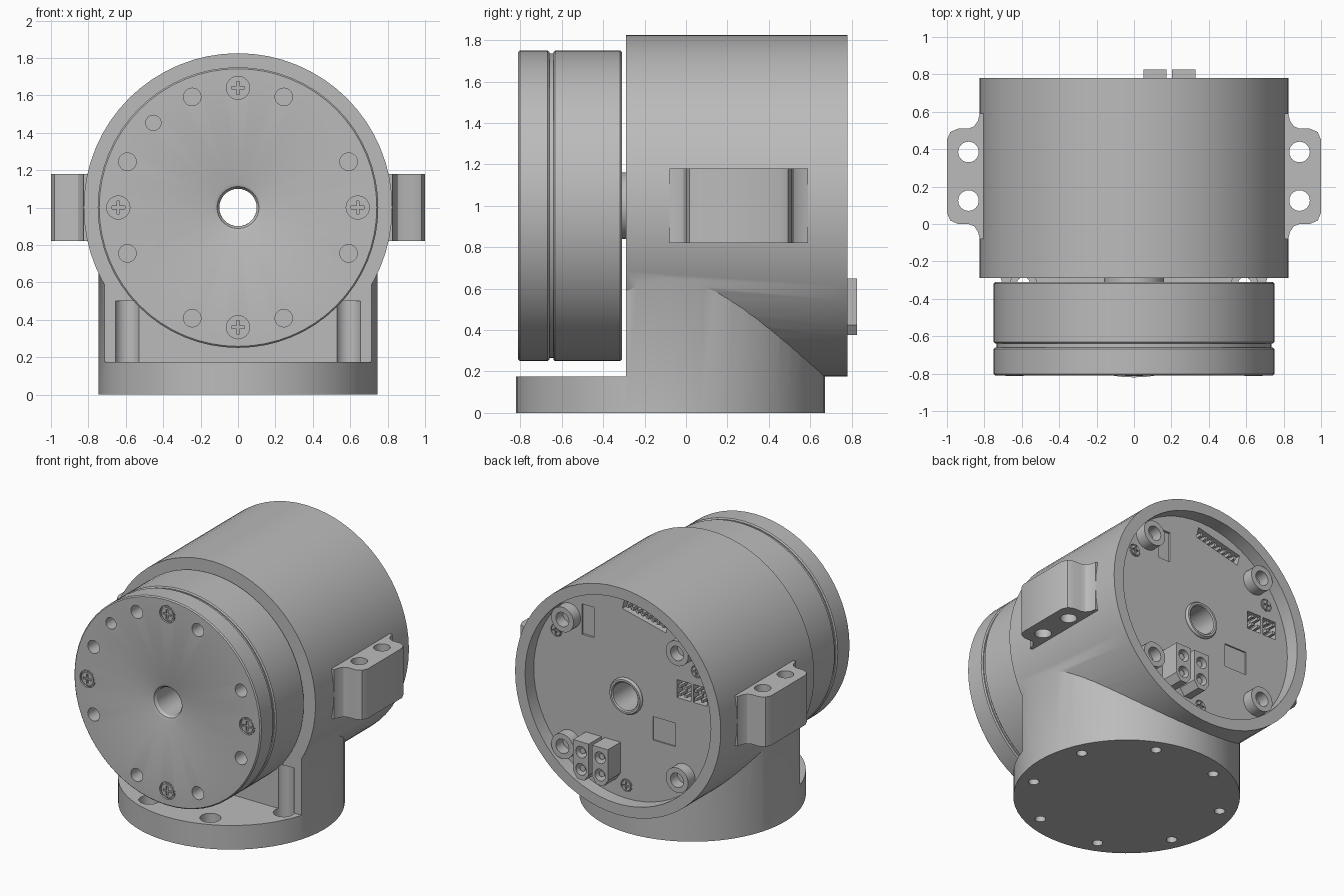
import bpy, bmesh, math
from mathutils import Matrix, Vector

if "Cube" in bpy.data.objects:
    bpy.data.objects.remove(bpy.data.objects["Cube"])

grey = bpy.data.materials.new("machined grey")
grey.use_nodes = True
GREY = (0.5, 0.5, 0.5, 1)
grey.diffuse_color = GREY
grey.node_tree.nodes["Principled BSDF"].inputs["Base Color"].default_value = GREY

AXIS_Z = 1.0      # height of the barrel axis
FLOOR = 0.68      # y of the rear recess floor
FRONT = -0.29     # y of the barrel's front face
FACE = -0.81      # y of the rotor's front face
BASE_Y = -0.075   # centre of the round base


def finish(name, bm):
    bmesh.ops.recalc_face_normals(bm, faces=bm.faces)
    mesh = bpy.data.meshes.new(name)
    bm.to_mesh(mesh)
    bm.free()
    mesh.materials.append(grey)
    obj = bpy.data.objects.new(name, mesh)
    bpy.context.collection.objects.link(obj)
    return obj


def rod_y(bm, x, z, r, y0, y1, seg=24):
    m = Matrix.Translation((x, (y0 + y1) / 2, z)) @ Matrix.Rotation(math.pi / 2, 4, "X")
    bmesh.ops.create_cone(bm, cap_ends=True, segments=seg, radius1=r, radius2=r,
                          depth=y1 - y0, matrix=m)


def rod_z(bm, x, y, r, z0, z1, seg=24):
    m = Matrix.Translation((x, y, (z0 + z1) / 2))
    bmesh.ops.create_cone(bm, cap_ends=True, segments=seg, radius1=r, radius2=r,
                          depth=z1 - z0, matrix=m)


def box(bm, centre, size, tilt=0):
    m = (Matrix.Translation(centre) @ Matrix.Rotation(tilt, 4, "Y")
         @ Matrix.Diagonal((*size, 1)))
    bmesh.ops.create_cube(bm, size=1, matrix=m)


def prism(bm, points, push):
    face = bm.faces.new([bm.verts.new(p) for p in points])
    new = bmesh.ops.extrude_face_region(bm, geom=[face])["geom"]
    bmesh.ops.translate(bm, vec=push, verts=[v for v in new if isinstance(v, bmesh.types.BMVert)])


def lathe_y(bm, profile, seg=64):
    """Closed (radius, y) profile turned about the barrel axis."""
    rings = []
    for i in range(seg):
        a = math.tau * i / seg
        rings.append([bm.verts.new((r * math.cos(a), y, AXIS_Z + r * math.sin(a)))
                      for r, y in profile])
    n = len(profile)
    for i in range(seg):
        a, b = rings[i], rings[(i + 1) % seg]
        for j in range(n):
            k = (j + 1) % n
            bm.faces.new((a[j], b[j], b[k], a[k]))


def combine(obj, bm, operation="DIFFERENCE"):
    tool = finish("cutter", bm)
    tool.hide_render = True
    mod = obj.modifiers.new("cut", "BOOLEAN")
    mod.operation, mod.solver, mod.object = operation, "EXACT", tool
    bpy.context.view_layer.objects.active = obj
    bpy.ops.object.modifier_apply(modifier=mod.name)
    bpy.data.objects.remove(tool)


def ring(count, r, start=0.0):
    for i in range(count):
        a = math.radians(start) + math.tau * i / count
        yield r * math.cos(a), r * math.sin(a)


# Round base with a cut-away front above the flange
bm = bmesh.new()
rod_z(bm, 0, BASE_Y, 0.745, 0, 0.655, 64)
body = finish("body", bm)
bm = bmesh.new()
box(bm, (0, FRONT - 0.5, 0.675), (2, 1, 1))
combine(body, bm)

# Barrel joined to the base
bm = bmesh.new()
rod_y(bm, 0, AXIS_Z, 0.825, FRONT, 0.78, 64)
combine(body, bm, "UNION")

# Rear recess, then the bore and shallow pockets in its floor
bm = bmesh.new()
rod_y(bm, 0, AXIS_Z, 0.745, FLOOR, 0.9, 64)
combine(body, bm)
rear_screws = list(ring(3, 0.65, 30))
tilt = -math.atan2(0.15, 0.62)
bm = bmesh.new()
rod_y(bm, 0, AXIS_Z, 0.1, -0.5, 0.9, 32)
for x, z in rear_screws:
    rod_y(bm, x, AXIS_Z + z, 0.045, FLOOR - 0.012, 0.75)
for x in (-0.46, -0.59):
    box(bm, (x, FLOOR, 1.16), (0.11, 0.12, 0.13))
box(bm, (-0.15, FLOOR, 1.62), (0.36, 0.1, 0.08), tilt)
box(bm, (-0.3, FLOOR, 0.82), (0.18, 0.02, 0.17))
box(bm, (0.31, FLOOR, 1.46), (0.1, 0.03, 0.22))
combine(body, bm)

# Base bolt holes with counterbores; the front pair become channels
bm = bmesh.new()
for x, y in ring(8, 0.64, 22.5):
    rod_z(bm, x, BASE_Y + y, 0.035, -0.1, 0.15)
combine(body, bm)
bm = bmesh.new()
for x, y in ring(8, 0.64, 22.5):
    if y < 0:
        rod_z(bm, x, BASE_Y + y, 0.07, 0.11, 0.5)
combine(body, bm)

# Side mounting ears with flared roots and two vertical holes each
half = [(0.75, -0.08), (0.825, -0.08), (0.835, -0.04), (0.855, -0.012), (0.885, 0),
        (0.94, 0), (0.982, 0.018), (1.0, 0.06)]
outline = half + [(x, 0.51 - y) for x, y in reversed(half)]
for side, name in ((1, "ear_left"), (-1, "ear_right")):
    bm = bmesh.new()
    prism(bm, [(side * x, y, 0.82) for x, y in outline], (0, 0, 0.36))
    ear = finish(name, bm)
    bm = bmesh.new()
    for y in (0.125, 0.385):
        rod_z(bm, side * 0.885, y, 0.055, 0.7, 1.3)
    combine(ear, bm)

# Rotor: two discs with a groove, a rounded bore and a short neck
bm = bmesh.new()
lathe_y(bm, [(0.1, FRONT), (0.16, FRONT), (0.16, -0.31), (0.742, -0.31), (0.75, -0.318),
             (0.75, -0.632), (0.742, -0.64), (0.735, -0.64), (0.735, -0.66), (0.742, -0.66),
             (0.75, -0.668), (0.75, -0.802), (0.742, FACE), (0.13, FACE), (0.112, -0.803),
             (0.1, -0.785)])
rotor = finish("rotor", bm)
front_screws = list(ring(4, 0.64))
bm = bmesh.new()
for x, z in ring(16, 0.64):
    screw_spot = min(abs(x), abs(z)) < 0.01
    diagonal = abs(abs(x) - abs(z)) < 0.01
    if screw_spot:
        rod_y(bm, x, AXIS_Z + z, 0.062, -0.9, FACE + 0.014)
    elif not diagonal or (x < 0 < z):
        rod_y(bm, x, AXIS_Z + z, 0.041 if diagonal else 0.047, -0.9, FACE + 0.12)
combine(rotor, bm)

# Cross-head screws, front and rear, sharing one mesh
bm = bmesh.new()
rod_y(bm, 0, 0, 0.056, -0.016, 0.02)
rim = [e for e in bm.edges if all(v.co.y < 0 for v in e.verts)]
bmesh.ops.bevel(bm, geom=rim, offset=0.008, segments=2, affect="EDGES")
screw = finish("front_screw", bm)
for size in ((0.07, 0.02, 0.014), (0.014, 0.02, 0.07)):
    bm = bmesh.new()
    box(bm, (0, -0.016, 0), size)
    combine(screw, bm)
for i, (x, z) in enumerate(front_screws + rear_screws):
    s = screw if i == 0 else bpy.data.objects.new("front_screw", screw.data)
    if i:
        bpy.context.collection.objects.link(s)
    if i < len(front_screws):
        s.location = (x, FACE + 0.014, AXIS_Z + z)
    else:
        s.name = "rear_screw"
        s.location = (x, FLOOR - 0.008, AXIS_Z + z)
        s.rotation_euler.z = math.pi
        s.scale = (0.75, 1, 0.75)

# Hollow rear bosses around the screw holes
for x, z in ring(4, 0.65, 45):
    bm = bmesh.new()
    rod_y(bm, x, AXIS_Z + z, 0.09, FLOOR - 0.02, 0.76, 32)
    boss = finish("rear_boss", bm)
    bm = bmesh.new()
    rod_y(bm, x, AXIS_Z + z, 0.052, FLOOR - 0.005, 0.9)
    combine(boss, bm)

# Collar around the rear bore
bm = bmesh.new()
lathe_y(bm, [(0.1, FLOOR - 0.02), (0.1, FLOOR + 0.015), (0.108, FLOOR + 0.022),
             (0.122, FLOOR + 0.022), (0.13, FLOOR + 0.01), (0.13, FLOOR - 0.02)], 32)
finish("bore_collar", bm)

# Two power sockets with chamfered lower corners and inner pins
for x in (0.112, 0.265):
    w = 0.0625
    bm = bmesh.new()
    prism(bm, [(x + dx, FLOOR - 0.02, z) for dx, z in
               ((-w, 0.65), (w, 0.65), (w, 0.425), (w - 0.035, 0.375),
                (0.035 - w, 0.375), (-w, 0.425))], (0, 0.845 - FLOOR, 0))
    socket = finish("power_socket", bm)
    bm = bmesh.new()
    for z in (0.45, 0.575):
        rod_y(bm, x, z, 0.042, FLOOR + 0.05, 0.9)
    combine(socket, bm)
    bm = bmesh.new()
    for z in (0.45, 0.575):
        rod_y(bm, x, z, 0.022, FLOOR + 0.03, 0.805, 12)
    finish("power_pins", bm)

# Small signal pins
bm = bmesh.new()
for x in (-0.46, -0.59):
    for dx in (-0.025, 0.025):
        for dz in (-0.03, 0.03):
            box(bm, (x + dx, FLOOR - 0.025, 1.16 + dz), (0.02, 0.08, 0.02))
along = Vector((math.cos(tilt), 0, -math.sin(tilt)))
for i in range(8):
    box(bm, Vector((-0.15, FLOOR - 0.03, 1.62)) + along * (i - 3.5) * 0.042,
        (0.016, 0.06, 0.03), tilt)
finish("signal_pins", bm)

# Smooth the round parts and keep the edges sharp
for obj in bpy.context.collection.objects:
    if obj.type == "MESH":
        bpy.ops.object.select_all(action="DESELECT")
        obj.select_set(True)
        bpy.context.view_layer.objects.active = obj
        bpy.ops.object.shade_smooth_by_angle(angle=math.radians(30))
